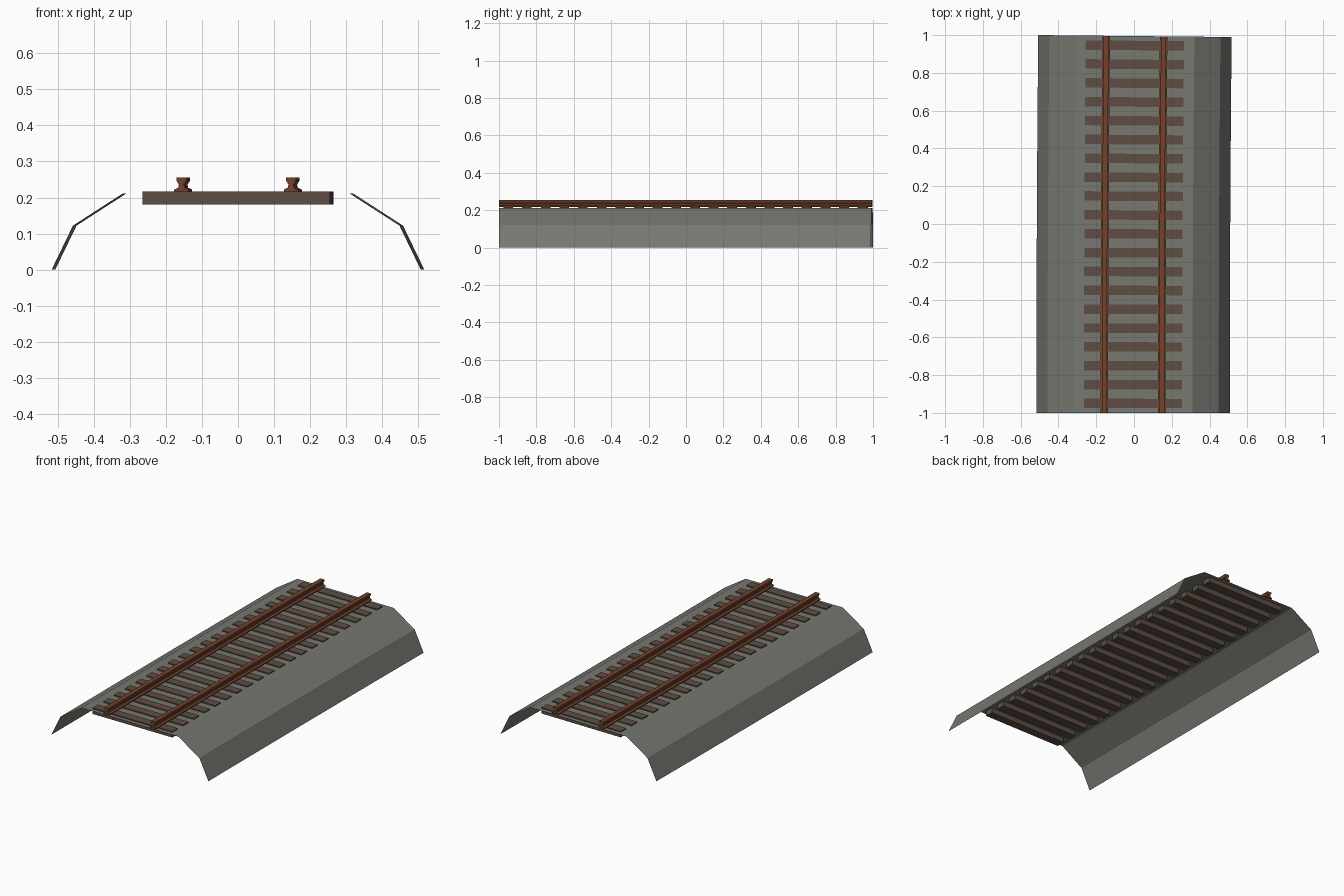
import bpy, bmesh, math

if "Cube" in bpy.data.objects:
    bpy.data.objects.remove(bpy.data.objects["Cube"])

LENGTH, RADIUS, X0 = 1.995, 200.0, -0.005   # very gentle right-hand curve


def material(name, rgb):
    m = bpy.data.materials.new(name)
    m.diffuse_color = (*rgb, 1)
    m.use_nodes = True
    m.node_tree.nodes["Principled BSDF"].inputs["Base Color"].default_value = m.diffuse_color
    return m


GRAVEL = material("gravel grey", (0.185, 0.188, 0.165))
WOOD = material("sleeper brown", (0.112, 0.076, 0.057))
RUST = material("rail rust", (0.17, 0.055, 0.025))


def bend(d, s, z):
    """Place a point at sideways offset d and distance s along the track."""
    a = s / RADIUS
    return (X0 + RADIUS * (1 - math.cos(a)) + d * math.cos(a),
            -1 + RADIUS * math.sin(a) - d * math.sin(a), z)


def sweep(name, profile, s0, s1, steps, mat, closed):
    """Sweep an (offset, height) profile along the track, capping it if closed."""
    bm = bmesh.new()
    rows = []
    for i in range(steps + 1):
        s = s0 + (s1 - s0) * i / steps
        rows.append([bm.verts.new(bend(d, s, z)) for d, z in profile])
    n = len(profile)
    for a, b in zip(rows, rows[1:]):
        for j in range(n if closed else n - 1):
            k = (j + 1) % n
            bm.faces.new((a[j], a[k], b[k], b[j]))
    if closed:
        bm.faces.new(rows[0][::-1])
        bm.faces.new(rows[-1])
        bmesh.ops.recalc_face_normals(bm, faces=bm.faces)
    else:
        bm.normal_update()
        if sum(f.normal.z for f in bm.faces) < 0:
            bmesh.ops.reverse_faces(bm, faces=bm.faces)
    me = bpy.data.meshes.new(name)
    bm.to_mesh(me)
    bm.free()
    me.materials.append(mat)
    ob = bpy.data.objects.new(name, me)
    bpy.context.collection.objects.link(ob)
    return ob


# Ballast bed: open sheet with two slopes on each side and a flat top
half = [(-0.512, 0.0), (-0.453, 0.122), (-0.315, 0.211)]
sweep("ballast_bed", half + [(-d, z) for d, z in reversed(half)],
      0, LENGTH, 10, GRAVEL, False)

# Sleepers, sunk into the ballast
for i in range(20):
    s = (i + 0.5) * LENGTH / 20
    sweep(f"sleeper_{i + 1}",
          [(-0.26, 0.181), (0.26, 0.181), (0.26, 0.217), (-0.26, 0.217)],
          s - 0.025, s + 0.025, 1, WOOD, True)

# Rails: wide foot, narrow web, flared head
side = [(0.020, 0.217), (0.020, 0.222), (0.009, 0.227), (0.007, 0.236),
        (0.0135, 0.246), (0.0135, 0.255)]
rail = side + [(-d, z) for d, z in reversed(side)]
for name, x in (("left_rail", -0.152), ("right_rail", 0.152)):
    sweep(name, [(x + d, z) for d, z in rail], 0, LENGTH, 10, RUST, True)
